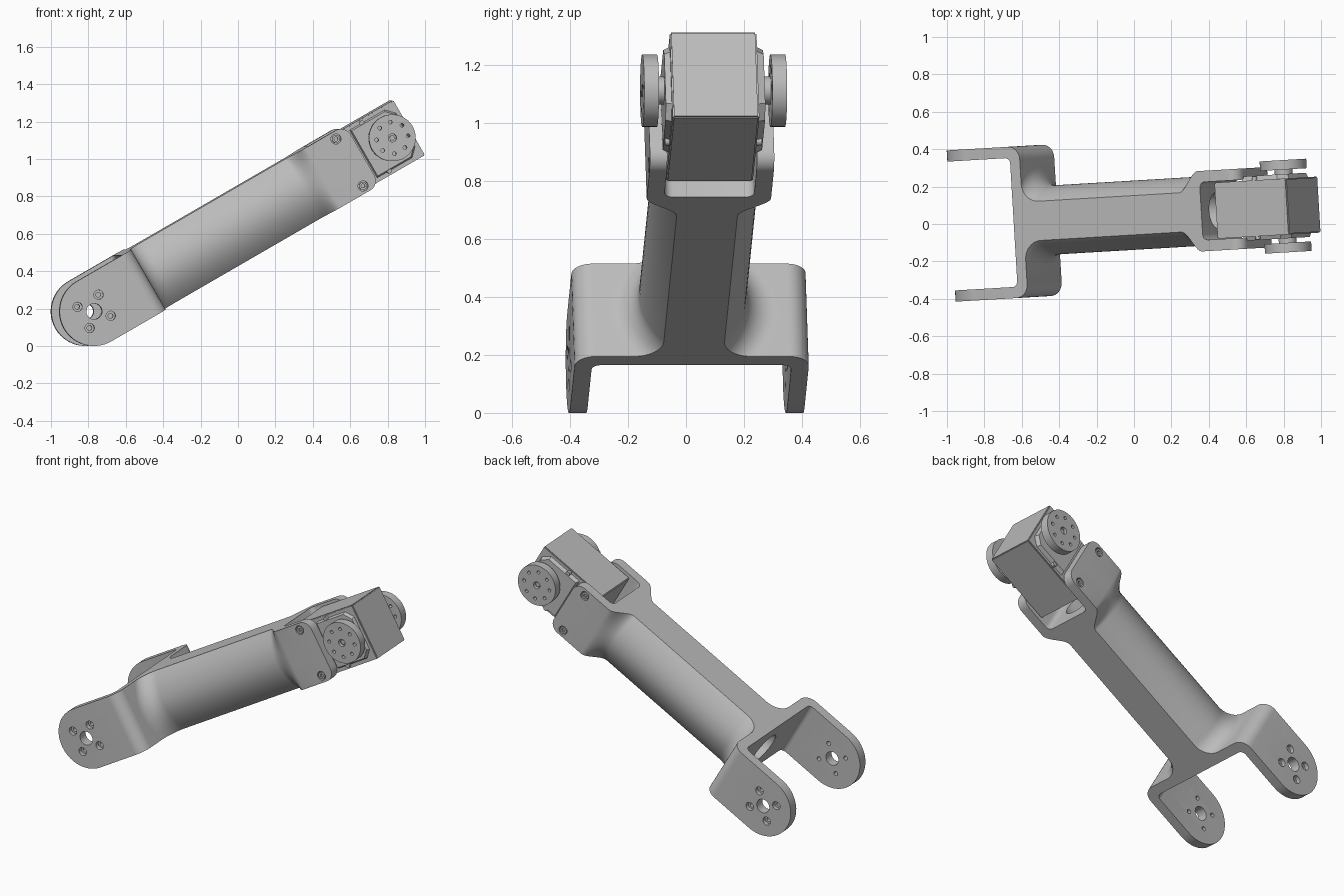
import bpy, bmesh
from math import sin, cos, pi, radians, sqrt
from mathutils import Matrix, Vector

if "Cube" in bpy.data.objects:
    bpy.data.objects.remove(bpy.data.objects["Cube"], do_unlink=True)

# One plain grey for everything
grey = bpy.data.materials.new("plain grey")
grey.use_nodes = True
COLOUR = (0.5, 0.5, 0.5, 1)
grey.diffuse_color = COLOUR
grey.node_tree.nodes["Principled BSDF"].inputs["Base Color"].default_value = COLOUR

# Link frame: x along the arm, y across it, z through its thickness
FRAME = (Matrix.Translation((-0.793, 0, 0.185))
         @ Matrix.Rotation(radians(3.4), 4, 'Z') @ Matrix.Rotation(radians(-30), 4, 'Y'))
R = 0.185          # half thickness of the link and radius of the fork ends
HORN = 1.855       # distance between the two joint axes
SIDES = (("left", 1), ("right", -1))


def finish(name, bm):
    bmesh.ops.recalc_face_normals(bm, faces=bm.faces)
    mesh = bpy.data.meshes.new(name)
    bm.to_mesh(mesh)
    bm.free()
    mesh.materials.append(grey)
    ob = bpy.data.objects.new(name, mesh)
    bpy.context.collection.objects.link(ob)
    ob.matrix_world = FRAME
    return ob


def cylinder(name, x, z, y0, y1, r, n=32):
    """Cylinder whose axis runs across the arm."""
    bm = bmesh.new()
    m = Matrix.Translation((x, (y0 + y1) / 2, z)) @ Matrix.Rotation(pi / 2, 4, 'X')
    bmesh.ops.create_cone(bm, cap_ends=True, segments=n, radius1=r, radius2=r,
                          depth=abs(y1 - y0), matrix=m)
    return finish(name, bm)


def box(name, lo, hi, bevel=0.0):
    lo, hi = Vector(lo), Vector(hi)
    bm = bmesh.new()
    bmesh.ops.create_cube(bm, size=1, matrix=Matrix.Translation((lo + hi) / 2)
                          @ Matrix.Diagonal((*(hi - lo), 1)))
    if bevel:
        bmesh.ops.bevel(bm, geom=bm.edges[:], offset=bevel, segments=2, affect='EDGES')
    return finish(name, bm)


def activate(ob):
    bpy.ops.object.select_all(action='DESELECT')
    ob.select_set(True)
    bpy.context.view_layer.objects.active = ob


def cut(ob, cutter):
    activate(ob)
    cutter.hide_render = True
    mod = ob.modifiers.new("cut", 'BOOLEAN')
    mod.operation, mod.solver, mod.object = 'DIFFERENCE', 'EXACT', cutter
    bpy.ops.object.modifier_apply(modifier=mod.name)
    bpy.data.objects.remove(cutter, do_unlink=True)


def arc(cx, cy, r, a0, a1, n=8):
    angles = [radians(a0 + (a1 - a0) * i / n) for i in range(n + 1)]
    return [(cx + r * cos(a), cy + r * sin(a)) for a in angles]


def outline(z):
    """Plan of the link at height z: fork, barrel spine, head."""
    half = 0.105 + 0.08 * (1 - (z / R) ** 2)
    fork_tip = -sqrt(max(0, R * R - z * z))
    over = max(0, abs(z) - 0.125)
    head_tip = 1.673 - 0.06 + sqrt(max(0, 0.06 ** 2 - over ** 2))
    pts = arc(0.25, 0.315, 0.03, 0, 90, 5)
    pts += [(fork_tip, 0.345), (fork_tip, 0.405)]
    pts += arc(0.27, 0.335, 0.07, 90, 0)
    pts += arc(0.44, half + 0.1, 0.1, 180, 270, 10)
    for i in range(11):
        t = i / 10
        pts.append((1.31 + 0.12 * t, half + (0.215 - half) * t * t * (3 - 2 * t)))
    pts += [(head_tip, 0.215), (head_tip, 0.155)]
    pts += arc(1.47, 0.125, 0.03, 90, 180, 5)
    return pts + [(x, -y) for x, y in reversed(pts)]


# Link body: stacked outlines
bm = bmesh.new()
LAYERS = 28
rings = []
for i in range(LAYERS + 1):
    z = R * sin(pi * (i / LAYERS - 0.5))
    rings.append([bm.verts.new((x, y, z)) for x, y in outline(z)])
for a, b in zip(rings, rings[1:]):
    for j in range(len(a)):
        k = (j + 1) % len(a)
        bm.faces.new((a[j], a[k], b[k], b[j]))
bm.faces.new(rings[0][::-1])
bm.faces.new(rings[-1])
link = finish("link_body", bm)

# Cable channel through the spine
bm = bmesh.new()
bmesh.ops.create_cone(bm, cap_ends=True, segments=48, radius1=0.1, radius2=0.1, depth=1.3,
                      matrix=Matrix.Translation((0.86, 0, 0)) @ Matrix.Rotation(pi / 2, 4, 'Y'))
cut(link, finish("channel_cutter", bm))

for side, s in SIDES:
    # Fork pivot hole and four counterbored screw holes
    cut(link, cylinder("pivot_cutter", 0, 0, s * 0.3, s * 0.45, 0.042))
    for i in range(4):
        a = pi / 4 + i * pi / 2
        x, z = 0.092 * cos(a), 0.092 * sin(a)
        cut(link, cylinder("bore_cutter", x, z, s * 0.38, s * 0.45, 0.025, 24))
        cut(link, cylinder("hole_cutter", x, z, s * 0.3, s * 0.45, 0.013, 16))
    # Head screws in their bores
    for end, z in (("upper", 0.145), ("lower", -0.145)):
        cut(link, cylinder("bore_cutter", 1.592, z, s * 0.19, s * 0.25, 0.027, 24))
        screw = cylinder(f"{side}_{end}_head_screw", 1.592, z, s * 0.185, s * 0.212, 0.021, 24)
        cut(screw, cylinder("socket_cutter", 1.592, z, s * 0.2, s * 0.25, 0.011, 6))

# Servo motor block
box("servo_body", (1.52, -0.152, -0.17), (1.965, 0.148, 0.17), 0.005)

for side, s in SIDES:
    # Chamfered side cover of the servo
    bm = bmesh.new()
    plan = [(1.68, -0.15), (1.9, -0.15), (1.945, -0.105),
            (1.945, 0.105), (1.9, 0.15), (1.68, 0.15)]
    inner = [bm.verts.new((x, s * 0.145, z)) for x, z in plan]
    outer = [bm.verts.new((1.81 + (x - 1.81) * 0.93, s * 0.172, z * 0.93)) for x, z in plan]
    bm.faces.new(inner)
    bm.faces.new(outer)
    for j in range(len(plan)):
        k = (j + 1) % len(plan)
        bm.faces.new((inner[j], inner[k], outer[k], outer[j]))
    finish(f"{side}_servo_cover", bm)
    for end, z in (("upper", 0.147), ("lower", -0.147)):
        cylinder(f"{side}_{end}_cover_screw", 1.758, z, s * 0.14, s * 0.168, 0.014, 16)

    # Output shaft and round horn with a ring of holes
    cylinder(f"{side}_output_shaft", HORN, 0, s * 0.165, s * 0.2, 0.048)
    horn = cylinder(f"{side}_horn", HORN, 0, s * 0.196, s * 0.247, 0.125, 64)
    for i in range(8):
        a = i * pi / 4 + pi / 8
        cut(horn, cylinder("hole_cutter", HORN + 0.085 * cos(a), 0.085 * sin(a),
                           s * 0.18, s * 0.27, 0.01, 16))
    cut(horn, cylinder("centre_cutter", HORN, 0, s * 0.225, s * 0.27, 0.022, 24))
    cylinder(f"{side}_horn_screw", HORN, 0, s * 0.22, s * 0.236, 0.015, 6)

# Smooth shading with sharp edges kept
for ob in [o for o in bpy.context.collection.objects if o.type == 'MESH'
           and grey.name in o.data.materials]:
    activate(ob)
    bpy.ops.object.shade_smooth_by_angle(angle=radians(30))
